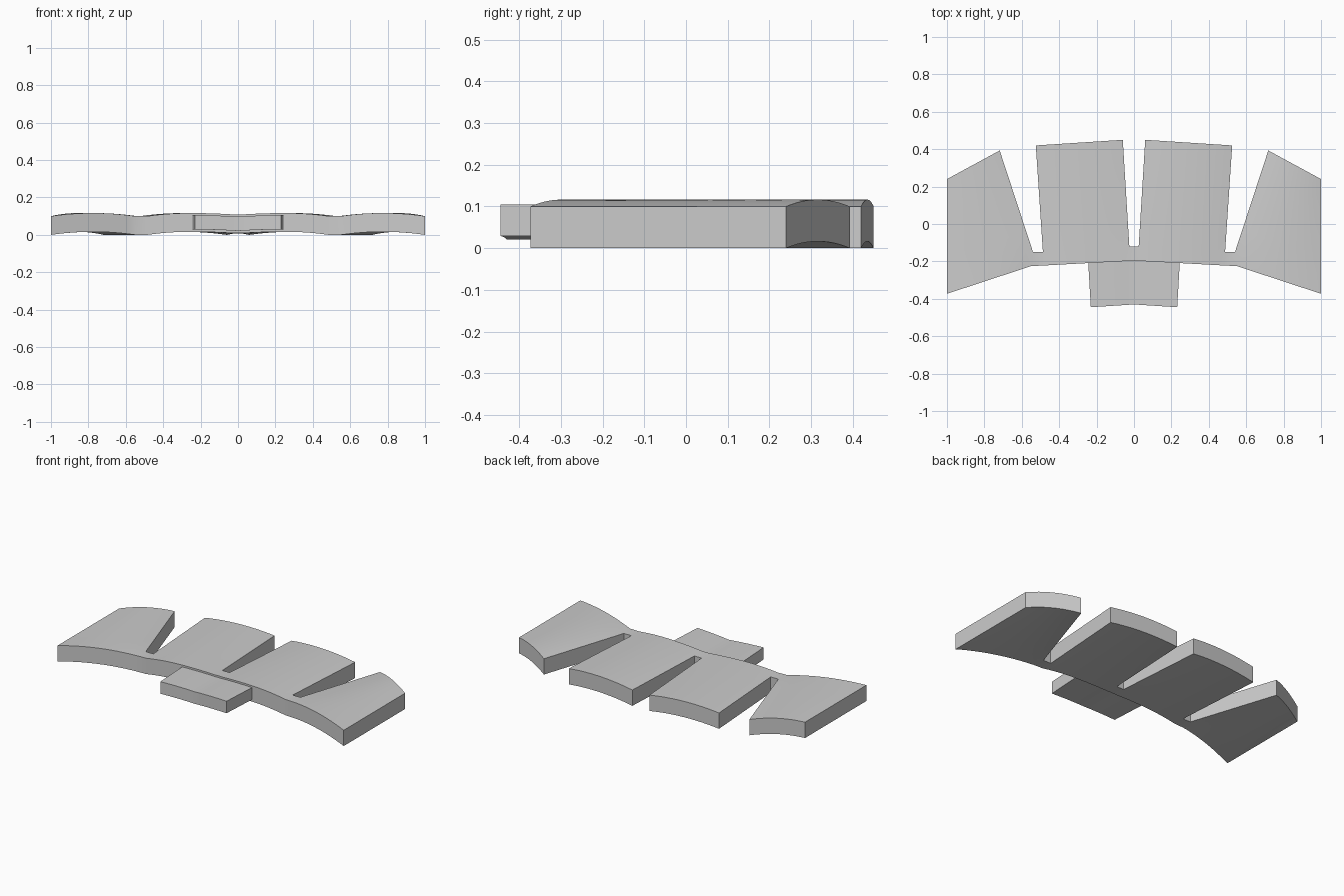
import bpy, bmesh
from mathutils import Vector

if "Cube" in bpy.data.objects:
    bpy.data.objects.remove(bpy.data.objects["Cube"])


def lerp(a, b, t):
    return a + (b - a) * t


def patch(bm, inner, outer, height, nu, nv):
    """Grid between two side lines, mirrored in x; height(u, v) arches it."""
    for side in (1, -1):
        grid = []
        for j in range(nv + 1):
            v = j / nv
            a = lerp(Vector(inner[0]), Vector(inner[1]), v)
            b = lerp(Vector(outer[0]), Vector(outer[1]), v)
            row = []
            for i in range(nu + 1):
                p = lerp(a, b, i / nu)
                row.append(bm.verts.new((side * p.x, p.y, height(i / nu, v))))
            grid.append(row)
        for j in range(nv):
            for i in range(nu):
                f = [grid[j][i], grid[j][i + 1], grid[j + 1][i + 1], grid[j + 1][i]]
                bm.faces.new(f if side > 0 else f[::-1])


def finish(bm, name, thickness):
    bmesh.ops.remove_doubles(bm, verts=bm.verts, dist=0.0005)
    ext = bmesh.ops.extrude_face_region(bm, geom=bm.faces[:], use_keep_orig=True)
    up = [g for g in ext["geom"] if isinstance(g, bmesh.types.BMVert)]
    bmesh.ops.translate(bm, verts=up, vec=(0, 0, thickness))
    bmesh.ops.recalc_face_normals(bm, faces=bm.faces)
    me = bpy.data.meshes.new(name)
    bm.to_mesh(me)
    bm.free()
    ob = bpy.data.objects.new(name, me)
    bpy.context.collection.objects.link(ob)
    bpy.ops.object.select_all(action='DESELECT')
    ob.select_set(True)
    bpy.context.view_layer.objects.active = ob
    bpy.ops.object.shade_smooth_by_angle(angle=0.5)


ARCH = 0.0165


def arch(h0, h1):
    # arch across a panel; its inner edge rises from 0 to h at the front
    def f(u, v):
        s = 2 * u - 1
        low = lerp(h0, h1, v) if s < 0 else 0
        return ARCH - (ARCH - low) * s * s
    return f


# Slotted plate: fan panels joined by a front strip
bm = bmesh.new()
N = 12
VALLEY, VALLEY_SLOT = 0.009, 0.007
# inner panels: front strip, then free part
patch(bm, ((0.025, -0.197), (0.025, -0.12)), ((0.485, -0.222), (0.487, -0.15)),
      arch(VALLEY, VALLEY_SLOT), N, 1)
patch(bm, ((0.025, -0.12), (0.06, 0.45)), ((0.487, -0.15), (0.525, 0.42)),
      arch(VALLEY_SLOT, 0), N, 5)
# outer panels
patch(bm, ((0.55, -0.225), (0.54, -0.15)), ((1, -0.373), (1, -0.27)), arch(0, 0), N, 1)
patch(bm, ((0.54, -0.15), (0.718, 0.393)), ((1, -0.27), (1, 0.24)), arch(0, 0), N, 5)
# bridges in front of the slots
patch(bm, ((0, -0.195), (0, -0.12)), ((0.025, -0.197), (0.025, -0.12)),
      lambda u, v: lerp(VALLEY, VALLEY_SLOT, v), 1, 1)
patch(bm, ((0.485, -0.222), (0.487, -0.15)), ((0.55, -0.225), (0.54, -0.15)),
      lambda u, v: 0, 1, 1)
finish(bm, "slotted_plate", 0.1)

# Front tab, dipping slightly along its middle
bm = bmesh.new()
patch(bm, ((0, -0.43), (0, -0.19)), ((0.231, -0.445), (0.245, -0.2)),
      lambda u, v: 0.021 + 0.008 * (1 - (1 - u) ** 2), 6, 1)
finish(bm, "front_tab", 0.076)
